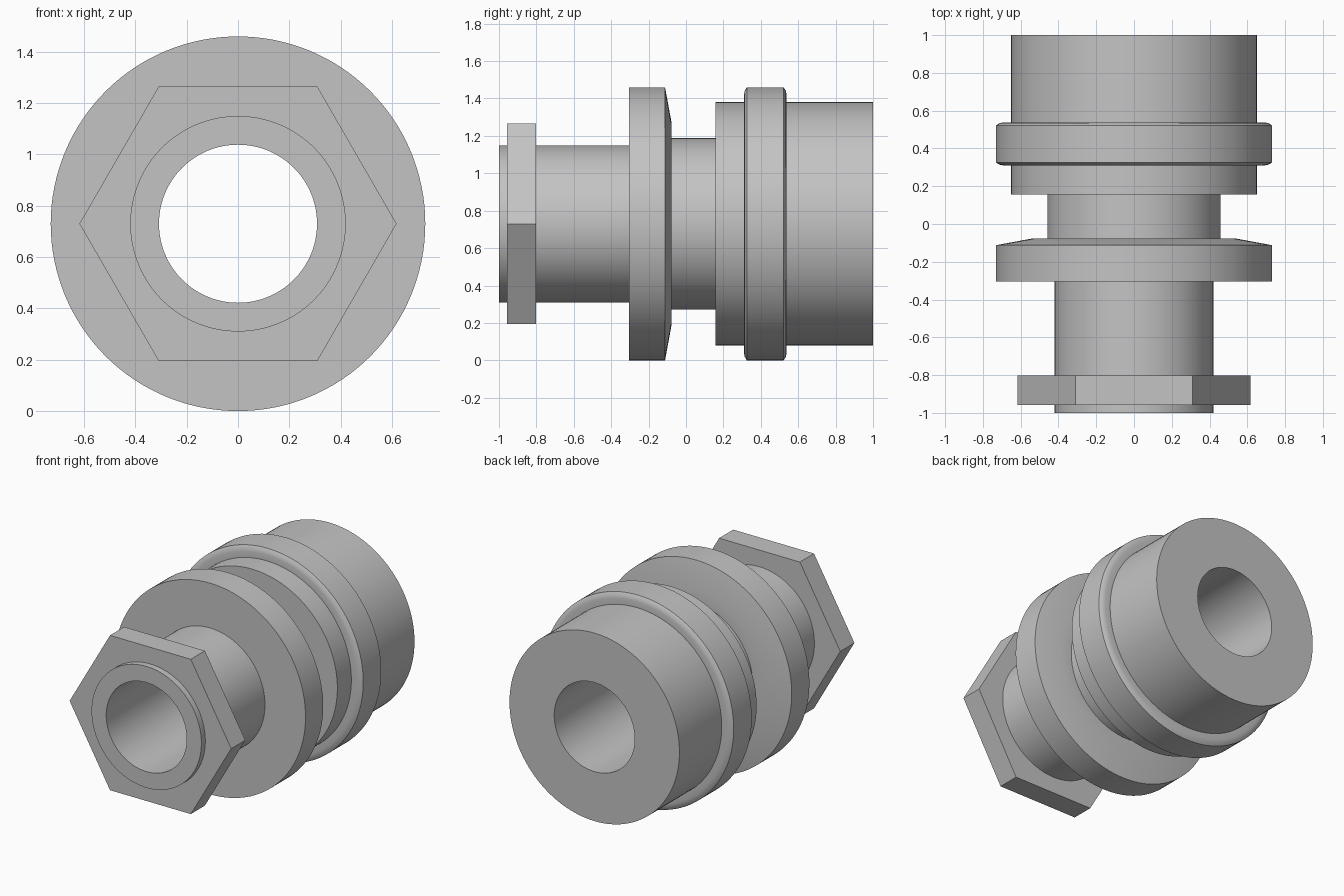
import bpy, bmesh, math
from mathutils import Vector

AXIS_Z = 0.73
BORE = 0.308
SEGMENTS = 128

cube = bpy.data.objects.get("Cube")
if cube:
    bpy.data.objects.remove(cube, do_unlink=True)

# Single plain metal finish
metal = bpy.data.materials.new("grey_metal")
metal.use_nodes = True
colour = (0.55, 0.55, 0.55, 1)
metal.diffuse_color = colour
metal.node_tree.nodes["Principled BSDF"].inputs["Base Color"].default_value = colour


def lathe(name, profile, sides):
    """Sweep a closed (y, radius) profile around the fitting's long axis."""
    bm = bmesh.new()
    rings = []
    for i in range(sides):
        a = math.tau * i / sides
        rings.append([bm.verts.new((r * math.cos(a), y, r * math.sin(a)))
                      for y, r in profile])
    n = len(profile)
    for i, ring in enumerate(rings):
        after = rings[(i + 1) % sides]
        for j in range(n):
            k = (j + 1) % n
            bm.faces.new((ring[j], ring[k], after[k], after[j]))
    bmesh.ops.recalc_face_normals(bm, faces=bm.faces)
    mesh = bpy.data.meshes.new(name)
    bm.to_mesh(mesh)
    bm.free()
    mesh.materials.append(metal)
    obj = bpy.data.objects.new(name, mesh)
    obj.location = Vector((0, 0, AXIS_Z))
    bpy.context.collection.objects.link(obj)
    return obj


# Turned body: front tube, tapered flange, neck, rear barrel with collar, bore
body = lathe("fitting_body", [
    (-1, BORE), (-1, 0.42),
    (-0.305, 0.42), (-0.305, 0.73), (-0.112, 0.73), (-0.077, 0.54),
    (-0.077, 0.458), (0.157, 0.458), (0.157, 0.65),
    (0.31, 0.65), (0.31, 0.69), (0.314, 0.711), (0.325, 0.73),
    (0.522, 0.73), (0.534, 0.711), (0.538, 0.69), (0.538, 0.65),
    (1, 0.65), (1, BORE)], SEGMENTS)

bpy.ops.object.select_all(action="DESELECT")
body.select_set(True)
bpy.context.view_layer.objects.active = body
bpy.ops.object.shade_smooth_by_angle(angle=math.radians(30))

# Hexagonal nut around the front tube, corners pointing sideways
lathe("hex_nut", [(-0.957, 0.4), (-0.957, 0.618),
                  (-0.803, 0.618), (-0.803, 0.4)], 6)
